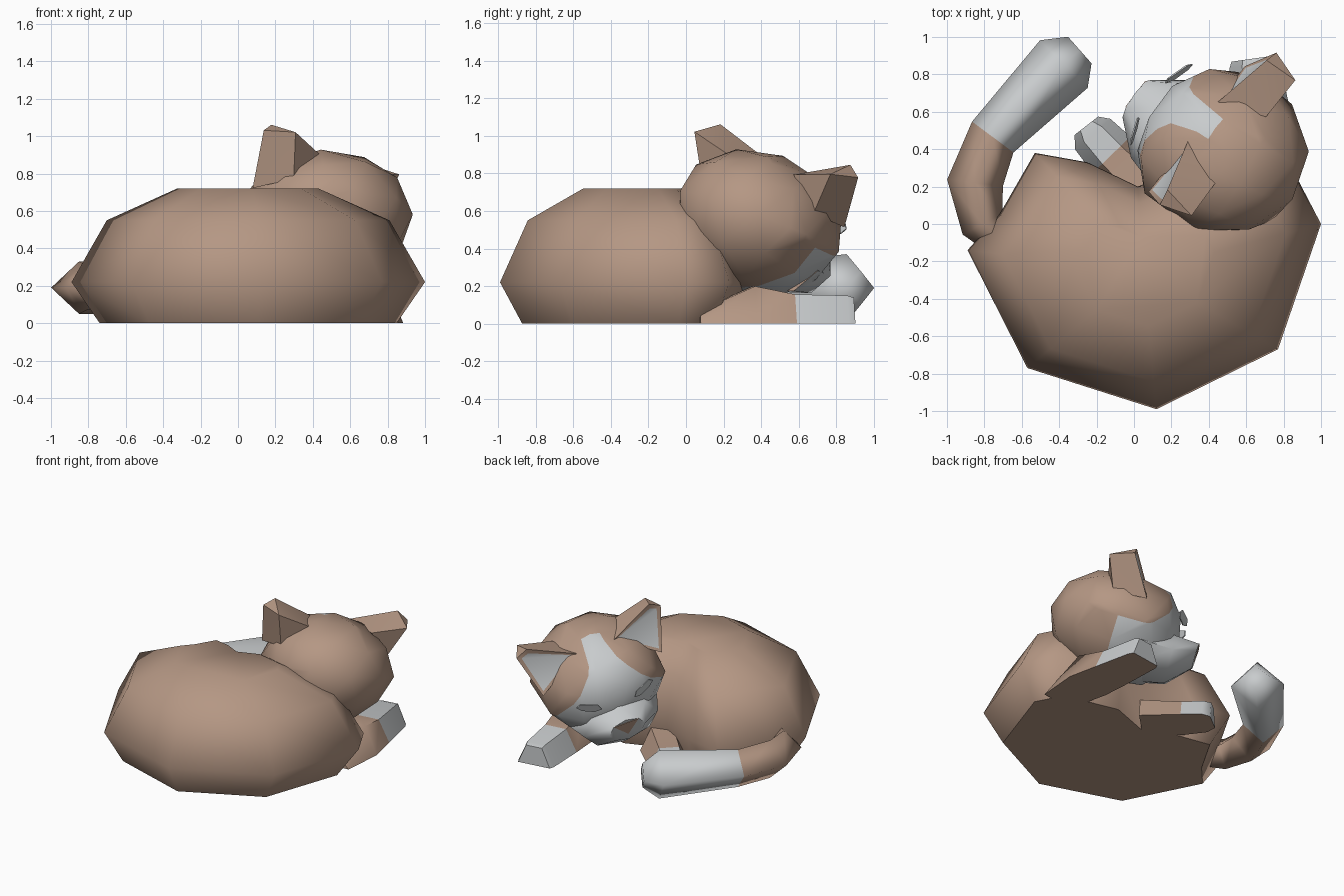
import bpy, bmesh, math
from mathutils import Matrix, Vector

cube = bpy.data.objects.get("Cube")
if cube:
    bpy.data.objects.remove(cube, do_unlink=True)


def material(name, rgb):
    mat = bpy.data.materials.new(name)
    mat.use_nodes = True
    mat.diffuse_color = (*rgb, 1)
    mat.node_tree.nodes["Principled BSDF"].inputs["Base Color"].default_value = (*rgb, 1)
    return mat


BROWN, WHITE = 0, 1
MATS = [material("warm brown fur", (0.46, 0.31, 0.23)),
        material("soft white fur", (0.58, 0.60, 0.61))]

# Head frame: x across the ears, y out of the face, z to the crown
across = Vector((0.59, 0.77, -0.24)).normalized()
forward = Vector((-0.80, 0.526, -0.278))
crown = across.cross(forward).normalized()
forward = crown.cross(across)
HEAD = Matrix((across, forward, crown)).transposed().to_4x4()
HEAD.translation = (0.47, 0.38, 0.54)


def finish(bm, name, angle=70, matrix=None):
    bmesh.ops.recalc_face_normals(bm, faces=bm.faces)
    # Brown underside with a crisp rim where a part rests on the ground
    if not matrix:
        for f in bm.faces:
            if max(v.co.z for v in f.verts) < 0.001:
                f.material_index = BROWN
        for e in bm.edges:
            if max(v.co.z for v in e.verts) < 0.001:
                e.smooth = False
    mesh = bpy.data.meshes.new(name)
    bm.to_mesh(mesh)
    bm.free()
    for mat in MATS:
        mesh.materials.append(mat)
    obj = bpy.data.objects.new(name, mesh)
    bpy.context.collection.objects.link(obj)
    if matrix:
        obj.matrix_world = matrix
    bpy.ops.object.select_all(action='DESELECT')
    obj.select_set(True)
    bpy.context.view_layer.objects.active = obj
    bpy.ops.object.shade_smooth_by_angle(angle=math.radians(angle), keep_sharp_edges=True)


def skin(bm, rings, white_from=99):
    """Bridge rings of points and cap both ends; later segments are white."""
    rings = [[bm.verts.new(p) for p in ring] for ring in rings]
    n = len(rings[0])
    for k, (low, high) in enumerate(zip(rings, rings[1:])):
        for i in range(n):
            j = (i + 1) % n
            face = bm.faces.new((low[i], low[j], high[j], high[i]))
            face.material_index = WHITE if k >= white_from else BROWN
    bm.faces.new(rings[0])
    bm.faces.new(rings[-1]).material_index = WHITE if white_from < 99 else BROWN


def limb(name, path, white_from, sides=6, matrix=None, floor=0.0, angle=60):
    """Tube along a level path; each stop is x, y, z, half width, half height."""
    rings = []
    for k, (x, y, z, w, h) in enumerate(path):
        a, b = path[max(k - 1, 0)], path[min(k + 1, len(path) - 1)]
        side = Vector((b[1] - a[1], a[0] - b[0], 0)).normalized()
        ring = []
        for i in range(sides):
            t = math.tau * i / sides
            p = Vector((x, y, z + h * math.sin(t))) + side * (w * math.cos(t))
            p.z = max(p.z, floor)
            ring.append(p)
        rings.append(ring)
    bm = bmesh.new()
    skin(bm, rings, white_from)
    finish(bm, name, angle, matrix)


# Curled body: one outline scaled through four heights
outline = [(1.0, 0), (0.77, -0.67), (0.12, -0.99), (-0.57, -0.77), (-0.89, -0.14),
           (-0.72, 0.05), (-0.53, 0.38), (-0.25, 0.33), (0.02, 0.2), (0.4, 0.34), (0.88, 0.23)]
rings = []
for z, s in ((0, 0.84), (0.22, 1), (0.55, 0.8), (0.72, 0.4)):
    rings.append([(0.05 + (x - 0.05) * s, -0.25 + (y + 0.25) * s, z) for x, y in outline])
bm = bmesh.new()
skin(bm, rings)
finish(bm, "curled_body", 75)

# Tail wrapped round the side, diamond in section, with a fat white end
limb("tail", [(-0.66, -0.14, 0.19, 0.08, 0.08), (-0.81, 0, 0.19, 0.12, 0.12),
              (-0.85, 0.22, 0.19, 0.15, 0.14), (-0.755, 0.465, 0.19, 0.138, 0.14),
              (-0.375, 0.855, 0.19, 0.18, 0.18), (-0.29, 0.93, 0.19, 0.095, 0.09)],
     3, sides=4, angle=100)

# Legs lie flat on the ground
limb("front_leg", [(0.73, 0.07, 0, 0.13, 0.08), (0.71, 0.36, 0, 0.175, 0.23),
                   (0.68, 0.57, 0, 0.16, 0.18), (0.645, 0.85, 0, 0.135, 0.173),
                   (0.64, 0.885, 0, 0.12, 0.16)], 2)
limb("hind_leg", [(0.08, 0.17, 0, 0.15, 0.19), (-0.12, 0.37, 0, 0.14, 0.16),
                  (-0.22, 0.48, 0, 0.125, 0.16), (-0.255, 0.525, 0, 0.08, 0.15)], 1)

# Head: blunt faceted ball with narrow cheeks, cut along the white face marking
bm = bmesh.new()
bmesh.ops.create_icosphere(bm, subdivisions=2, radius=1)
for v in bm.verts:
    y = 0.47 * v.co.y if v.co.y < 0 else 0.44 * v.co.y ** 0.65
    cheek = 0.46 * (1 - 0.2 * max(-v.co.z, 0) - 0.12 * max(v.co.y, 0))
    v.co = (cheek * v.co.x, y, 0.38 * v.co.z)
SLOPE, FRONT, PEAK = 0.87, 0.0, 0.44
for point, normal in (((0, FRONT, 0), (0, 1, 0)), ((0, 0, PEAK), (1, 0, SLOPE)),
                      ((0, 0, PEAK), (-1, 0, SLOPE))):
    bmesh.ops.bisect_plane(bm, geom=bm.verts[:] + bm.edges[:] + bm.faces[:],
                           plane_co=point, plane_no=normal, dist=0.0001)
for f in bm.faces:
    c = f.calc_center_median()
    if c.y > FRONT and abs(c.x) < SLOPE * (PEAK - c.z):
        f.material_index = WHITE
finish(bm, "head", 75, HEAD)

# Wide jaw tapering to the muzzle
limb("muzzle", [(0, 0.2, -0.13, 0.34, 0.2), (0, 0.42, -0.11, 0.27, 0.17),
                (0, 0.57, -0.03, 0.13, 0.09)], 0, 8, HEAD, -9)


def plate(name, points, y, slant, mat):
    """Thin upright plate facing out of the face, swept back away from the middle."""
    bm = bmesh.new()
    skin(bm, [[(x, y + d - slant * abs(x), z) for x, z in points] for d in (0, 0.008)])
    for f in bm.faces:
        f.material_index = mat
    finish(bm, name, 30, HEAD)


plate("nose", [(-0.09, 0.035), (0.09, 0.035), (0, -0.07)], 0.566, 0, BROWN)

# Ears: wedge with a clipped tip and an inset white inner face
ear_points = [(0.227, -0.158, 0.283), (0.136, 0.089, 0.338), (0.435, 0.154, 0.13),
              (0.386, -0.083, 0.125), (0.528, -0.017, 0.387), (0.449, -0.015, 0.44),
              (0.47, -0.181, 0.342)]
ear_faces = [(1, 2, 4), (1, 4, 5), (0, 1, 5), (0, 5, 6), (4, 6, 5), (0, 6, 3),
             (2, 3, 6), (2, 6, 4), (0, 3, 2), (0, 2, 1)]
for side, label in ((-1, "right"), (1, "left")):
    bm = bmesh.new()
    verts = [bm.verts.new((side * x, y, z)) for x, y, z in ear_points]
    faces = [bm.faces.new([verts[i] for i in f]) for f in ear_faces]
    bmesh.ops.recalc_face_normals(bm, faces=bm.faces)
    bmesh.ops.inset_region(bm, faces=faces[:2], thickness=0.035, depth=-0.003)
    for f in faces[:2]:
        f.material_index = WHITE
    finish(bm, label + "_ear", 30, HEAD)
    # Sleepy eyelid
    lid = [(0.12, 0.12), (0.14, 0.16), (0.25, 0.18), (0.28, 0.15), (0.25, 0.12), (0.17, 0.1)]
    plate(label + "_eyelid", [(side * x, z) for x, z in lid], 0.495, 0.4, WHITE)
